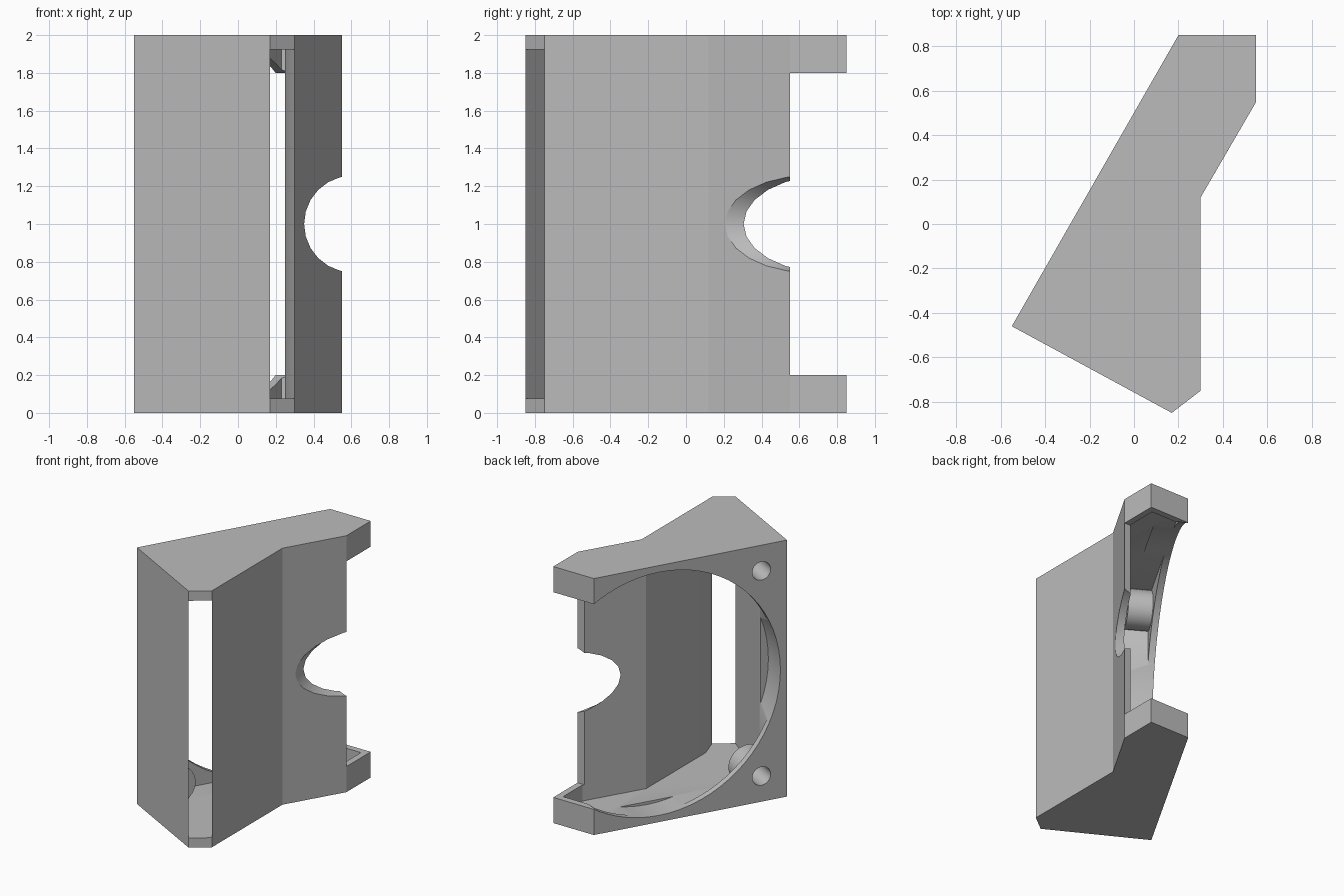
import bpy, bmesh, math
from mathutils import Vector, Matrix

old = bpy.data.objects.get("Cube")
if old:
    bpy.data.objects.remove(old, do_unlink=True)

grey = bpy.data.materials.new("light grey plastic")
grey.use_nodes = True
colour = (0.5, 0.5, 0.5, 1)
grey.diffuse_color = colour
grey.node_tree.nodes["Principled BSDF"].inputs["Base Color"].default_value = colour


def add_object(name, bm):
    bmesh.ops.recalc_face_normals(bm, faces=bm.faces)
    mesh = bpy.data.meshes.new(name)
    bm.to_mesh(mesh)
    bm.free()
    mesh.materials.append(grey)
    obj = bpy.data.objects.new(name, mesh)
    bpy.context.collection.objects.link(obj)
    return obj


def prism(name, outline, low, high):
    bm = bmesh.new()
    base = bm.faces.new([bm.verts.new((x, y, low)) for x, y in outline])
    top = bmesh.ops.extrude_face_region(bm, geom=[base])["geom"]
    verts = [v for v in top if isinstance(v, bmesh.types.BMVert)]
    bmesh.ops.translate(bm, verts=verts, vec=(0, 0, high - low))
    return add_object(name, bm)


def cylinder(name, start, axis, length, radius, sides):
    bm = bmesh.new()
    turn = axis.to_track_quat("Z", "Y").to_matrix().to_4x4()
    place = Matrix.Translation(start + axis * length / 2) @ turn
    bmesh.ops.create_cone(bm, cap_ends=True, segments=sides, radius1=radius,
                          radius2=radius, depth=length, matrix=place)
    return add_object(name, bm)


def combine(obj, tool, operation):
    mod = obj.modifiers.new(operation.lower(), "BOOLEAN")
    mod.operation, mod.object, mod.solver = operation, tool, "EXACT"
    bpy.ops.object.select_all(action="DESELECT")
    bpy.context.view_layer.objects.active = obj
    obj.select_set(True)
    bpy.ops.object.modifier_apply(modifier=mod.name)
    bpy.data.objects.remove(tool, do_unlink=True)


# Slanted mounting face: corner, direction along it, direction into the body
corner = Vector((-0.55, -0.46, 0))
along = Vector((0.75, 1.31, 0)).normalized()
inward = Vector((along.y, -along.x, 0))


def on_face(s, z, depth):
    return corner + along * s + inward * depth + Vector((0, 0, z))


# Outer shell
outer = [(0.2, 0.85), (0.55, 0.85), (0.55, 0.55), (0.3, 0.12),
         (0.3, -0.75), (0.17, -0.85), (-0.55, -0.46)]
duct = prism("fan_duct", outer, 0, 2)

# Hollow inside, running out through the narrow outlet
inner = [(0.23, 0.8), (0.5, 0.8), (0.5, 0.563), (0.25, 0.133), (0.25, -0.6),
         (0.3, -0.75), (0.36, -0.83), (0.23, -0.93), (0.17, -0.85), (-0.439, -0.366)]
combine(duct, prism("cavity", inner, 0.075, 1.925), "DIFFERENCE")

# Screw bosses behind the mounting face
for z in (0.2, 1.8):
    combine(duct, cylinder("boss", on_face(0.2, z, 0.02), inward, 0.21, 0.15, 32), "UNION")

# Round air intake
combine(duct, cylinder("intake", on_face(1.0, 1, -0.1), inward, 0.3, 0.948, 72), "DIFFERENCE")

# Screw holes
for z in (0.2, 1.8):
    combine(duct, cylinder("hole", on_face(0.2, z, -0.1), inward, 0.4, 0.072, 24), "DIFFERENCE")

# Open back end between the two tabs
gap = [(-0.1, 0.55), (0.8, 0.55), (0.8, 1), (-0.1, 1)]
combine(duct, prism("tab_gap", gap, 0.2, 1.8), "DIFFERENCE")

# Round notch in the side wall
combine(duct, cylinder("notch", Vector((0.606, 0, 1)), Vector((0, 1, 0)), 0.7, 0.256, 24),
        "DIFFERENCE")

bpy.ops.object.select_all(action="DESELECT")
duct.select_set(True)
bpy.context.view_layer.objects.active = duct
bpy.ops.object.shade_smooth_by_angle(angle=math.radians(25))
